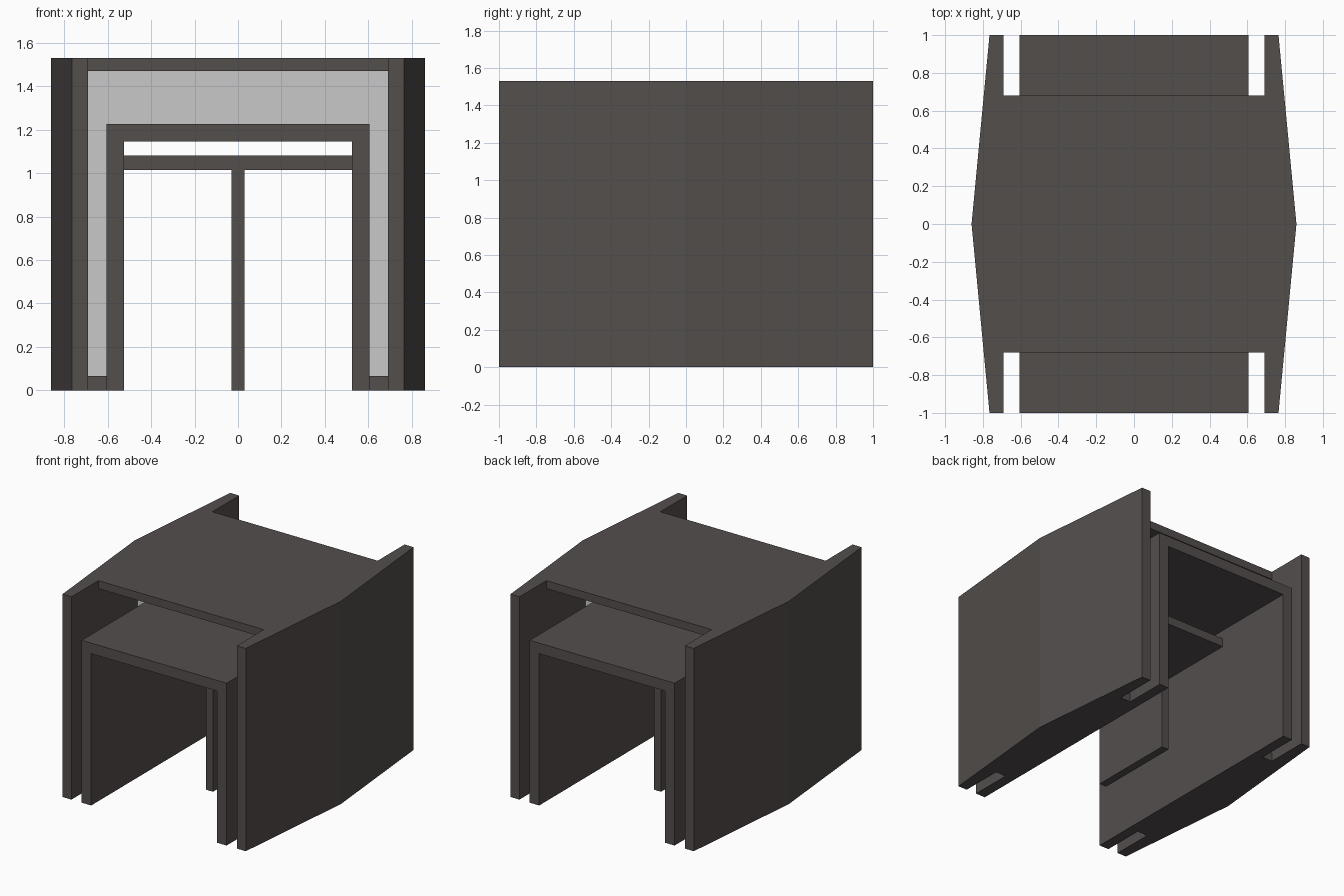
import bpy, bmesh
from mathutils import Vector

if "Cube" in bpy.data.objects:
    bpy.data.objects.remove(bpy.data.objects["Cube"])


def material(name, rgb):
    m = bpy.data.materials.new(name)
    m.diffuse_color = (*rgb, 1.0)
    m.use_nodes = True
    m.node_tree.nodes["Principled BSDF"].inputs["Base Color"].default_value = m.diffuse_color
    return m


DARK = material("dark warm grey", (0.087, 0.077, 0.073))
LIGHT = material("light grey", (0.58, 0.58, 0.58))


def prism(name, profile, axis, lo, hi, mat):
    """Extrude a 2D outline along y (outline in x,z) or z (outline in x,y)."""
    bm = bmesh.new()
    if axis == "y":
        verts = [bm.verts.new((a, lo, b)) for a, b in profile]
        step = Vector((0, hi - lo, 0))
    else:
        verts = [bm.verts.new((a, b, lo)) for a, b in profile]
        step = Vector((0, 0, hi - lo))
    face = bm.faces.new(verts)
    out = bmesh.ops.extrude_face_region(bm, geom=[face], use_keep_orig=True)
    moved = [g for g in out["geom"] if isinstance(g, bmesh.types.BMVert)]
    bmesh.ops.translate(bm, vec=step, verts=moved)
    bmesh.ops.recalc_face_normals(bm, faces=bm.faces)
    me = bpy.data.meshes.new(name)
    bm.to_mesh(me)
    bm.free()
    me.materials.append(mat)
    ob = bpy.data.objects.new(name, me)
    bpy.context.collection.objects.link(ob)
    return ob


def rect(x0, x1, z0, z1):
    return [(x0, z0), (x1, z0), (x1, z1), (x0, z1)]


def arch(xo, zo, xi, zi, base):
    """Outline of an upside-down U standing at height base."""
    return [(-xo, base), (-xo, zo), (xo, zo), (xo, base),
            (xi, base), (xi, zi), (-xi, zi), (-xi, base)]


H = 1.53            # overall height
OUT, INN = 0.69, 0.605   # gap between outer shell and inner arch
DEPTH = 0.68        # half depth of roof and floor strips

# Bowed side panels and the floor strips joining them to the inner arch
for side, s in (("left", -1), ("right", 1)):
    panel = [(s * OUT, -1), (s * 0.765, -1), (s * 0.86, 0), (s * 0.765, 1), (s * OUT, 1)]
    prism(side + "_side_panel", panel, "z", 0, H, DARK)
    strip = rect(*sorted((s * INN, s * OUT)), 0, 0.065)
    prism(side + "_floor_strip", strip, "y", -DEPTH, DEPTH, DARK)

# Roof plate and inner arch
prism("roof_plate", rect(-OUT, OUT, 1.47, H), "y", -DEPTH, DEPTH, DARK)
prism("inner_arch", arch(INN, 1.225, 0.525, 1.145, 0), "y", -1, 1, DARK)

# Light filling between the shell and the arch
prism("gap_filling", arch(OUT, 1.47, INN, 1.225, 0.065), "y", -0.21, 0.21, LIGHT)

# Shelf and central divider inside the arch
prism("shelf", rect(-0.525, 0.525, 1.015, 1.08), "y", -0.34, 0.34, DARK)
prism("divider", rect(-0.03, 0.03, 0, 1.015), "y", -0.34, 0.34, DARK)
